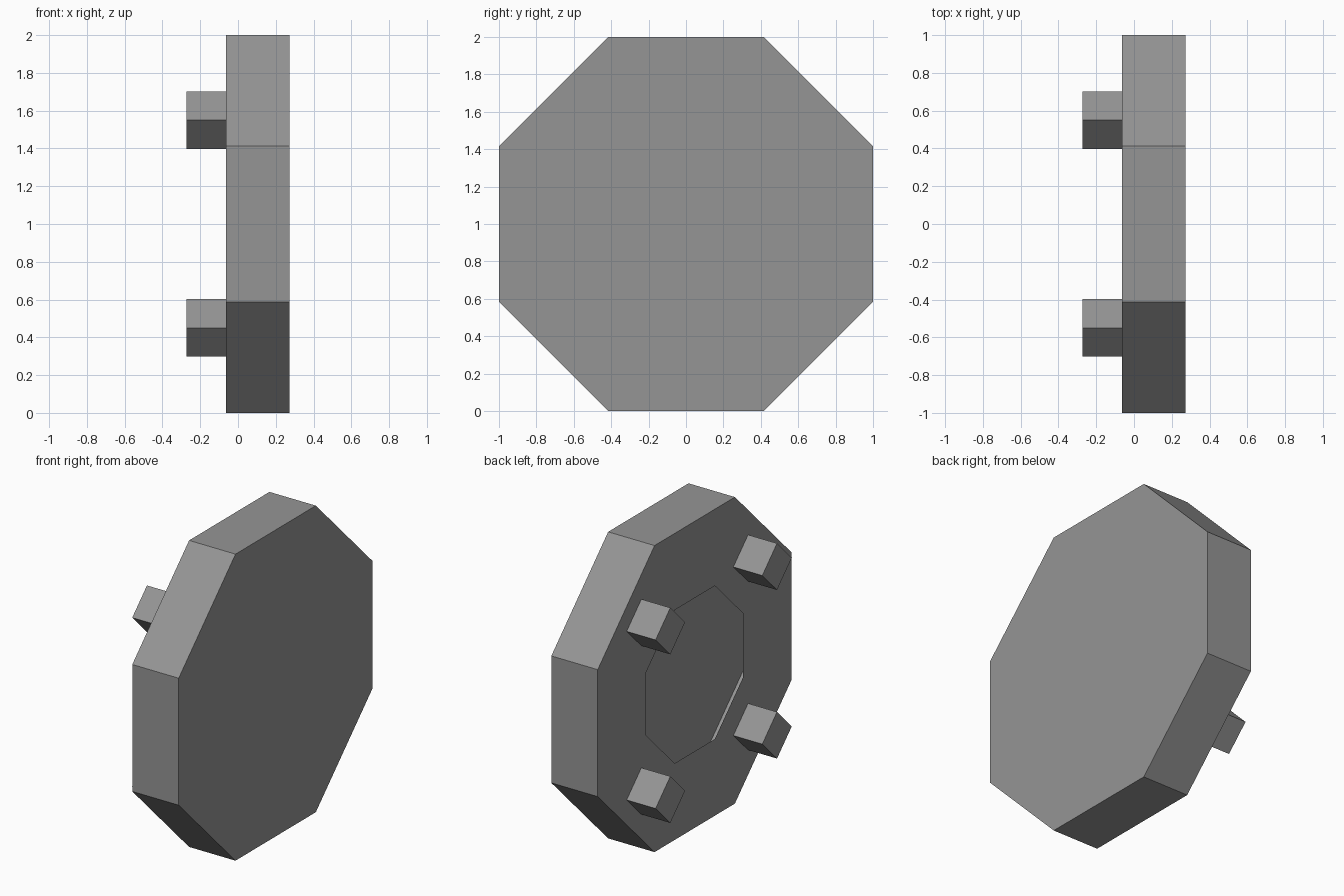
import bpy, bmesh, math

if "Cube" in bpy.data.objects:
    bpy.data.objects.remove(bpy.data.objects["Cube"])

grey = bpy.data.materials.new("mid_grey")
grey.diffuse_color = (0.3, 0.3, 0.3, 1)
grey.use_nodes = True
grey.node_tree.nodes["Principled BSDF"].inputs["Base Color"].default_value = grey.diffuse_color

X_PEG, X_BACK, X_FRONT = -0.272, -0.063, 0.272


def ring(bm, x, radius, sides, turn, cy, cz):
    """Regular polygon of vertices in the y-z plane."""
    step = 2 * math.pi / sides
    return [bm.verts.new((x, cy + radius * math.cos(turn + i * step),
                          cz + radius * math.sin(turn + i * step)))
            for i in range(sides)]


def bridge(bm, a, b):
    """Quads joining two rings."""
    n = len(a)
    for i in range(n):
        j = (i + 1) % n
        bm.faces.new((a[i], a[j], b[j], b[i]))


def finish(bm, name):
    mesh = bpy.data.meshes.new(name)
    bm.to_mesh(mesh)
    bm.free()
    mesh.materials.append(grey)
    obj = bpy.data.objects.new(name, mesh)
    bpy.context.collection.objects.link(obj)
    return obj


# Hollow octagonal shell: closed face at +x, half-size opening at the back
R = 1 / math.cos(math.pi / 8)
bm = bmesh.new()
front, back, hole = [ring(bm, x, r, 8, math.pi / 8, 0, 1)
                     for x, r in ((X_FRONT, R), (X_BACK, R), (X_BACK, R / 2))]
bm.faces.new(front)
bridge(bm, back, front)
bridge(bm, hole, back)
finish(bm, "octagon_shell")

# Four diamond-section pegs on the back
for sy in (-1, 1):
    for sz in (-1, 1):
        bm = bmesh.new()
        end, base = [ring(bm, x, 0.152, 4, 0, 0.55 * sy, 1 + 0.55 * sz)
                     for x in (X_PEG, X_BACK)]
        bm.faces.new(end[::-1])
        bridge(bm, end, base)
        finish(bm, "back_peg")
